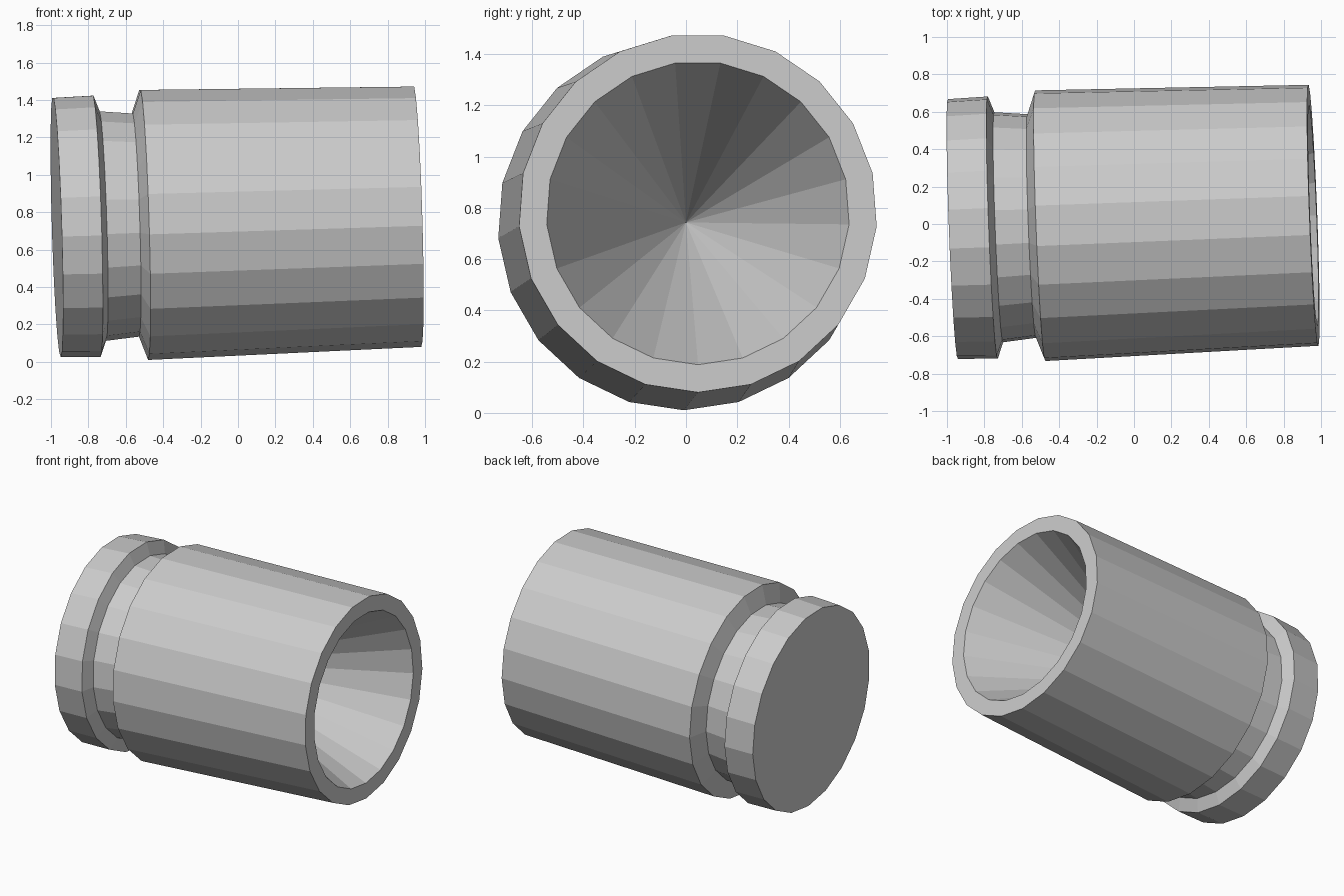
import bpy, bmesh, math
from mathutils import Vector

if "Cube" in bpy.data.objects:
    bpy.data.objects.remove(bpy.data.objects["Cube"])

SIDES = 21
# Profile along the axis: (distance, radius)
PROFILE = [(-0.97, 0.697), (-0.757, 0.703), (-0.725, 0.617), (-0.548, 0.60),
           (-0.503, 0.726), (0.96, 0.70), (0.96, 0.592)]
APEX = -0.27

# Slightly tilted axis frame
axis = Vector((1, 0.038, 0.03)).normalized()
origin = Vector((0, 0.010, 0.751))
side = Vector((-0.038, 1, 0)).normalized()
up = axis.cross(side).normalized()


def ring(bm, d, r):
    verts = []
    for i in range(SIDES):
        a = math.radians(90) + 2 * math.pi * (i + 0.5) / SIDES
        p = origin + axis * d + side * (r * math.cos(a)) + up * (r * math.sin(a))
        verts.append(bm.verts.new(p))
    return verts


bm = bmesh.new()
rings = [ring(bm, d, r) for d, r in PROFILE]

# Outer wall, groove and rim
for a, b in zip(rings, rings[1:]):
    for i in range(SIDES):
        j = (i + 1) % SIDES
        bm.faces.new((a[i], a[j], b[j], b[i]))

# Flat closed base
bm.faces.new(rings[0])

# Conical cavity
tip = bm.verts.new(origin + axis * APEX)
last = rings[-1]
for i in range(SIDES):
    bm.faces.new((last[i], last[(i + 1) % SIDES], tip))

bmesh.ops.recalc_face_normals(bm, faces=bm.faces[:])
mesh = bpy.data.meshes.new("hollow_casing")
bm.to_mesh(mesh)
bm.free()
obj = bpy.data.objects.new("hollow_casing", mesh)
bpy.context.collection.objects.link(obj)
